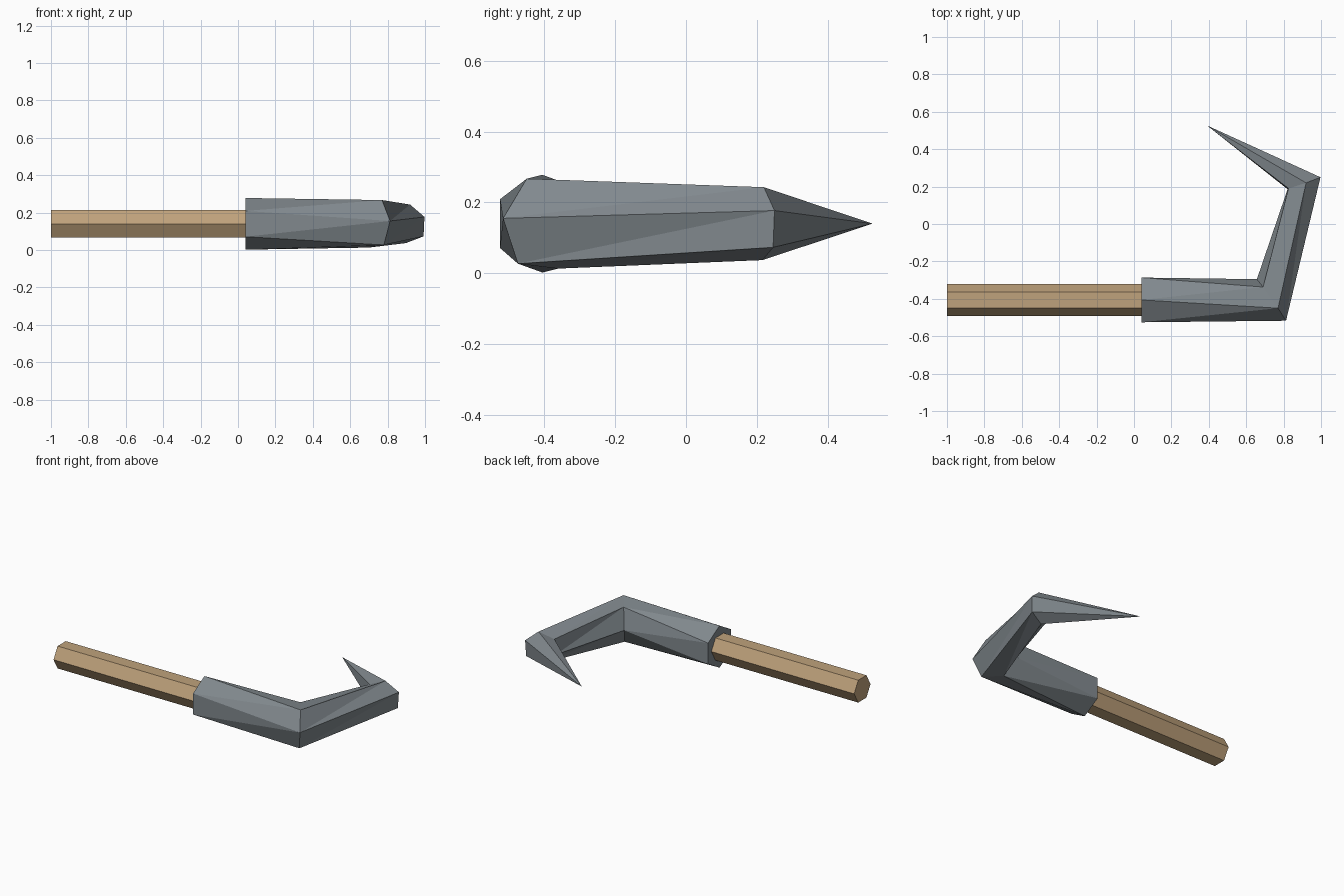
import bpy, bmesh, math
from mathutils import Vector

cube = bpy.data.objects.get("Cube")
if cube:
    bpy.data.objects.remove(cube, do_unlink=True)


def make_material(name, rgb):
    mat = bpy.data.materials.new(name)
    mat.use_nodes = True
    mat.diffuse_color = (*rgb, 1)
    mat.node_tree.nodes["Principled BSDF"].inputs["Base Color"].default_value = (*rgb, 1)
    return mat


def finish(bm, name, mat):
    bmesh.ops.recalc_face_normals(bm, faces=bm.faces)
    mesh = bpy.data.meshes.new(name)
    bm.to_mesh(mesh)
    bm.free()
    mesh.materials.append(mat)
    bpy.context.collection.objects.link(bpy.data.objects.new(name, mesh))


def hexagon(x, radius, start):
    """Regular six-sided section around the shaft axis."""
    return [Vector((x, -0.406 + radius * math.cos(start + i * math.pi / 3),
                    0.14 + radius * math.sin(start + i * math.pi / 3))) for i in range(6)]


def mirrored_ring(centre, half):
    """Six-sided section: three points, then their opposites through the centre."""
    c = Vector(centre)
    points = [Vector(p) for p in half]
    return points + [2 * c - p for p in points]


def bridge(bm, a, b, forward):
    """Join two rings with triangles, choosing the diagonal direction."""
    for i in range(6):
        j = (i + 1) % 6
        if forward:
            bm.faces.new((a[i], a[j], b[j]))
            bm.faces.new((a[i], b[j], b[i]))
        else:
            bm.faces.new((a[i], a[j], b[i]))
            bm.faces.new((a[j], b[j], b[i]))


wood = make_material("tan wood", (0.52, 0.36, 0.20))
metal = make_material("grey metal", (0.22, 0.25, 0.27))

# Wooden shaft
bm = bmesh.new()
ends = [[bm.verts.new(p) for p in hexagon(x, 0.085, 0)] for x in (-1, 0.06)]
for i in range(6):
    j = (i + 1) % 6
    bm.faces.new((ends[0][i], ends[0][j], ends[1][j], ends[1][i]))
for ring in ends:
    bm.faces.new(ring)
finish(bm, "handle", wood)

# Hooked head: socket, elbow and outer bend sections, then the spike
socket = hexagon(0.04, 0.138, math.pi / 2)
elbow = mirrored_ring((0.735, -0.406, 0.14),
                      [(0.69, -0.337, 0.253), (0.77, -0.45, 0.267), (0.813, -0.517, 0.155)])
bend = mirrored_ring((0.909, 0.218, 0.14),
                     [(0.826, 0.19, 0.207), (0.92, 0.22, 0.243), (0.997, 0.25, 0.177)])
bm = bmesh.new()
rings = [[bm.verts.new(p) for p in ring] for ring in (socket, elbow, bend)]
bridge(bm, rings[0], rings[1], True)
bridge(bm, rings[1], rings[2], False)
bm.faces.new(rings[0])
tip = bm.verts.new((0.39, 0.527, 0.14))
for i in range(6):
    bm.faces.new((rings[2][i], rings[2][(i + 1) % 6], tip))
finish(bm, "hook_head", metal)
